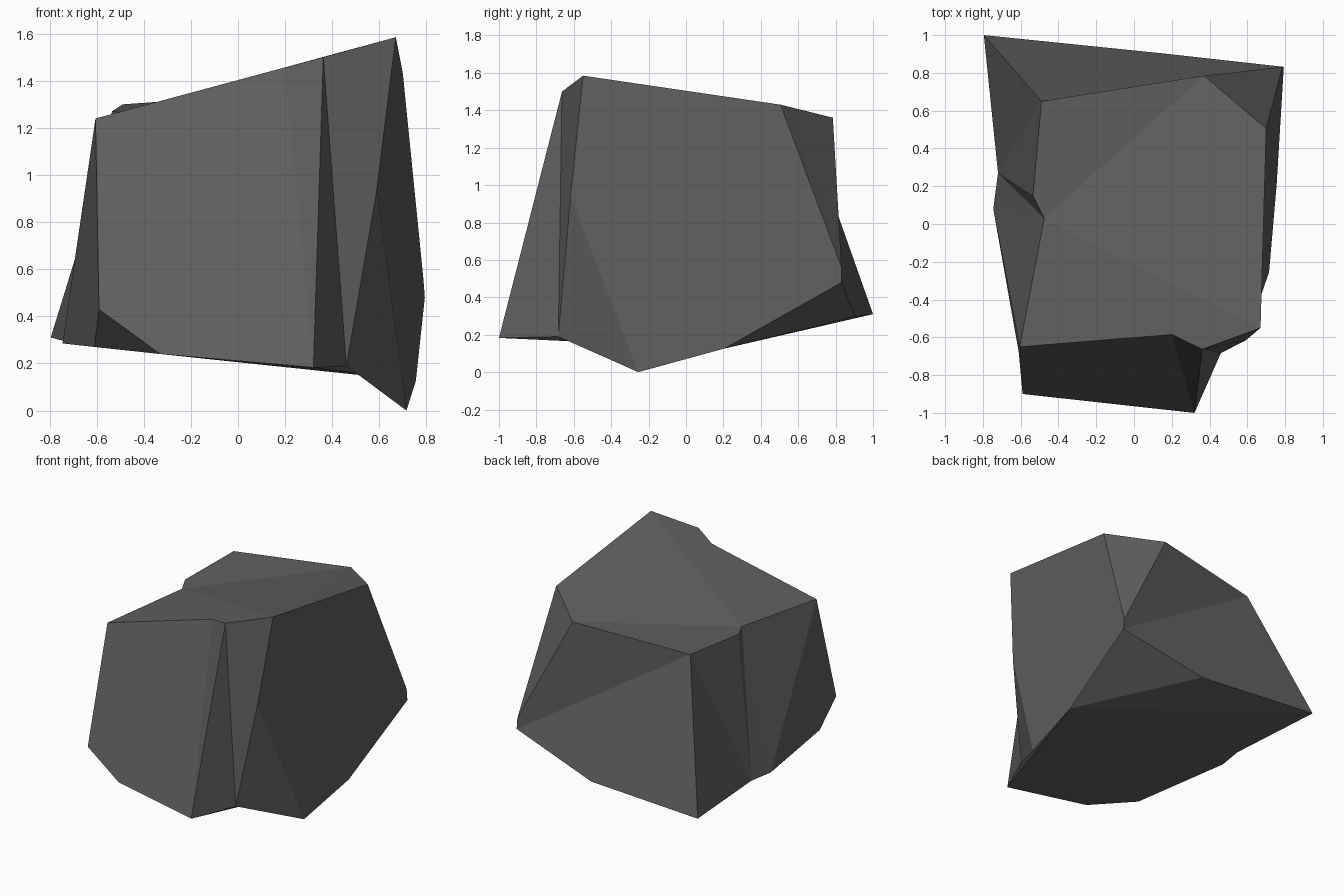
import bpy
import bmesh

if "Cube" in bpy.data.objects:
    bpy.data.objects.remove(bpy.data.objects["Cube"])

# Corner points of the faceted boulder, grouped by region
corners = {
    # top rim, clockwise from front left
    "a": (-.605, -.65, 1.24), "b": (.20, -.585, 1.457), "c": (.362, -.663, 1.50),
    "d": (.67, -.55, 1.585), "e": (.70, .505, 1.43), "f": (.37, .785, 1.36),
    "g": (-.49, .65, 1.30), "h": (-.535, .15, 1.27), "i": (-.475, .03, 1.265),
    # front foot
    "j": (-.59, -.90, .43), "k": (-.61, -.68, .27), "l": (-.33, -.91, .24),
    "m": (.32, -1.0, .183),
    # front right groove
    "n": (.46, -.683, .19), "o": (.59, -.617, .94),
    # right side and back foot
    "q": (.715, -.255, 0), "r": (.755, .205, .126), "s": (.793, .832, .48),
    "t": (.787, .832, .56), "u": (.135, .905, .297), "v": (-.795, 1.0, .31),
    # left groove foot
    "w": (-.72, .27, .29), "x": (-.745, .08, .285),
}

# Each facet is spelled by its corner letters
facets = [
    "abcdi", "dfi", "def", "fghi",      # top
    "ajlmb", "bmc",                     # front
    "cmn", "cnod", "onq",               # front right groove
    "doqrste", "etf",                   # right side
    "gft", "gts", "gsuv", "sru",        # back
    "hgw", "gvw", "ihw", "iwx", "aix", "axkj",  # left side and groove
    "jkl", "nqr",                       # foot chamfers
]
# Underside fans out from its lowest right corner
rim = "nmlkxwvu"
facets += ["r" + p + q for p, q in zip(rim, rim[1:])]

bm = bmesh.new()
verts = {name: bm.verts.new(co) for name, co in corners.items()}
for facet in facets:
    bm.faces.new([verts[letter] for letter in facet])
bmesh.ops.recalc_face_normals(bm, faces=bm.faces)

mesh = bpy.data.meshes.new("boulder")
bm.to_mesh(mesh)
bm.free()

# Flat dark grey stone
stone = bpy.data.materials.new("dark grey stone")
stone.diffuse_color = (.115, .115, .115, 1)
stone.use_nodes = True
stone.node_tree.nodes["Principled BSDF"].inputs["Base Color"].default_value = stone.diffuse_color
mesh.materials.append(stone)

boulder = bpy.data.objects.new("boulder", mesh)
bpy.context.collection.objects.link(boulder)
